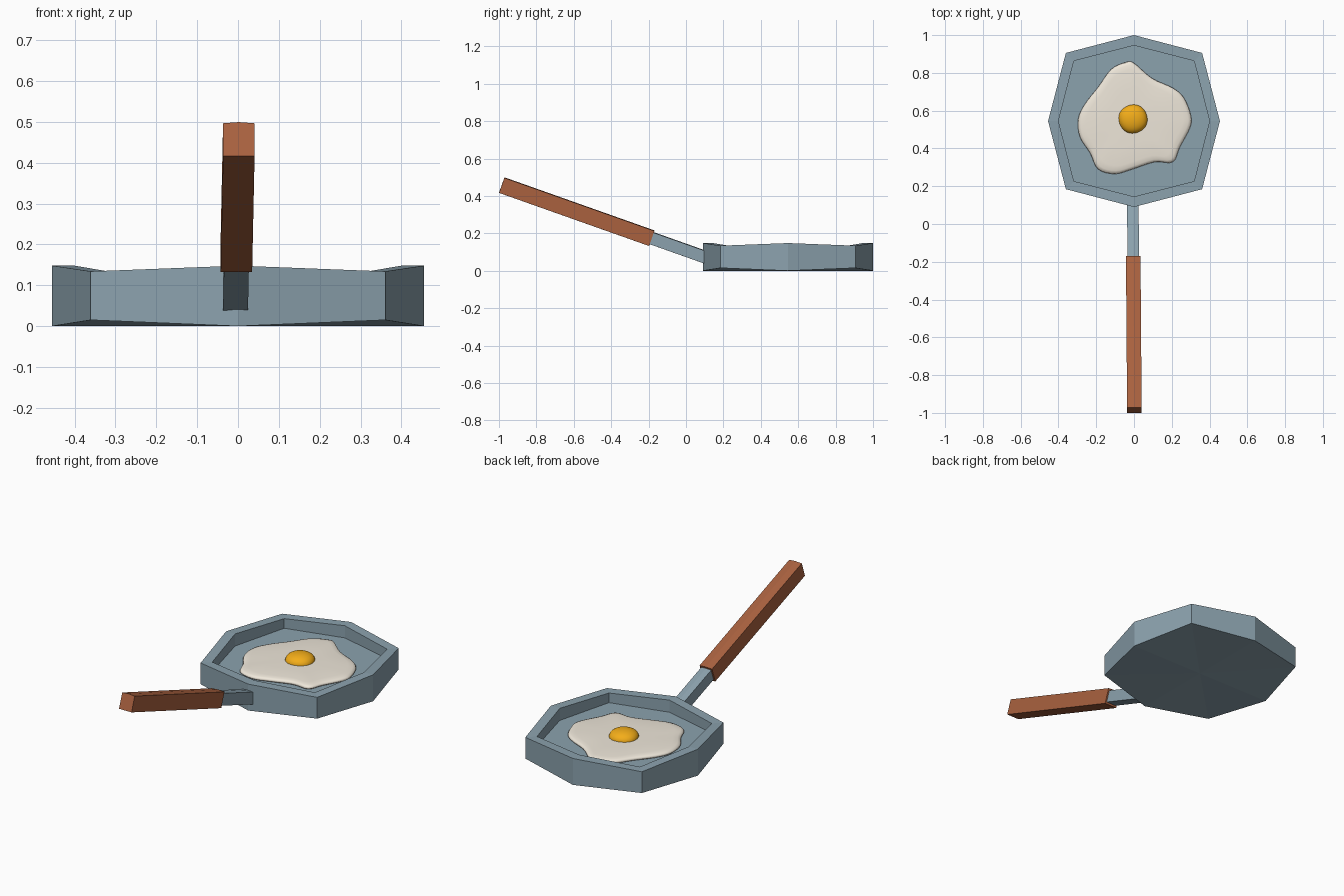
import bpy, bmesh, math
from mathutils import Vector

if "Cube" in bpy.data.objects:
    bpy.data.objects.remove(bpy.data.objects["Cube"])


def material(name, rgb):
    m = bpy.data.materials.new(name)
    m.diffuse_color = (*rgb, 1)
    m.use_nodes = True
    m.node_tree.nodes["Principled BSDF"].inputs["Base Color"].default_value = m.diffuse_color
    return m


STEEL = material("steel", (0.26, 0.36, 0.42))
WOOD = material("wood", (0.40, 0.12, 0.05))
WHITE = material("egg_white", (0.86, 0.80, 0.70))
YOLK = material("yolk", (0.90, 0.42, 0.01))


def loft(name, rings, mat, start=None, end=None, smooth=False):
    """Skin closed rings; caps are a fan to a centre point, or one n-gon."""
    bm = bmesh.new()
    loops = [[bm.verts.new(p) for p in r] for r in rings]
    n = len(loops[0])
    for a, b in zip(loops, loops[1:]):
        for i in range(n):
            j = (i + 1) % n
            bm.faces.new((a[i], a[j], b[j], b[i]))
    for loop, tip in ((loops[0], start), (loops[-1], end)):
        if tip is None:
            bm.faces.new(loop)
        else:
            c = bm.verts.new(tip)
            for i in range(n):
                bm.faces.new((loop[i], loop[(i + 1) % n], c))
    bmesh.ops.recalc_face_normals(bm, faces=bm.faces)
    me = bpy.data.meshes.new(name)
    bm.to_mesh(me)
    bm.free()
    me.materials.append(mat)
    for p in me.polygons:
        p.use_smooth = smooth
    ob = bpy.data.objects.new(name, me)
    bpy.context.collection.objects.link(ob)
    return ob


# Pan: uneven octagon, diagonal corners further out and slightly pinched in height
PAN_Y = 0.545


def octagon(r_side, r_diag, z_side, z_diag):
    pts = []
    for i in range(8):
        a = i * math.pi / 4
        r, z = ((r_side, z_side), (r_diag, z_diag))[i % 2]
        pts.append((r * math.cos(a), PAN_Y + r * math.sin(a), z))
    return pts


loft("pan", [octagon(0.455, 0.51, 0, 0.015),
             octagon(0.455, 0.51, 0.148, 0.134),
             octagon(0.40, 0.45, 0.148, 0.134),
             octagon(0.40, 0.45, 0.08, 0.08)], STEEL,
     start=(0, PAN_Y, 0), end=(0, PAN_Y, 0.08))

# Handle: two tilted bars on one axis, the top with a faint ridge
GRIP_END = Vector((0.002, -0.985, 0.458))
GRIP_START = Vector((-0.004, -0.183, 0.174))
AXIS = (GRIP_START - GRIP_END).normalized()
SIDE = AXIS.cross(Vector((0, 0, 1))).normalized()
UP = SIDE.cross(AXIS)


def bar(name, a, b, w, h, mat):
    section = [(-w, -h), (w, -h), (w, h - 0.003), (0, h), (-w, h - 0.003)]
    loft(name, [[c + SIDE * u + UP * v for u, v in section] for c in (a, b)], mat)


bar("handle_grip", GRIP_END, GRIP_START, 0.0385, 0.044, WOOD)
bar("handle_neck", GRIP_START - AXIS * 0.03, GRIP_START + AXIS * 0.31, 0.0305, 0.034, STEEL)

# Egg white: smoothed irregular outline, domed through shrinking rings
OUTLINE = [(-.04, .857), (0, .852), (.095, .772), (.206, .72), (.265, .667), (.302, .571),
           (.296, .508), (.243, .407), (.206, .328), (.11, .328), (-.005, .291), (-.10, .265),
           (-.19, .29), (-.233, .376), (-.286, .46), (-.296, .555), (-.26, .635),
           (-.19, .725), (-.12, .82)]


def spline(pts, steps):
    pts = [Vector(p) for p in pts]
    n, out = len(pts), []
    for i in range(n):
        a, b, c, d = (pts[(i + k) % n] for k in (-1, 0, 1, 2))
        for s in range(steps):
            t = s / steps
            out.append(0.5 * (2 * b + (c - a) * t + (2 * a - 5 * b + 4 * c - d) * t * t
                              + (3 * b - a - 3 * c + d) * t ** 3))
    return out


CENTRE = Vector((-0.005, 0.556))
edge = spline(OUTLINE, 4)
profile = [(0.97, 0.079), (1.0, 0.087), (0.985, 0.095), (0.94, 0.100), (0.85, 0.103), (0.5, 0.105)]
loft("egg_white", [[(*(CENTRE + (p - CENTRE) * k), z) for p in edge] for k, z in profile], WHITE,
     start=(*CENTRE, 0.079), end=(*CENTRE, 0.106), smooth=True)

# Yolk: rounded cube squashed into a dome
bpy.ops.mesh.primitive_cube_add(size=2, location=(*CENTRE, 0.103), rotation=(0, 0, math.radians(20)))
yolk = bpy.context.object
yolk.name = "yolk"
yolk.scale = (0.09, 0.09, 0.05)
yolk.data.materials.append(YOLK)
yolk.modifiers.new("round", "SUBSURF").levels = 3
yolk.modifiers["round"].render_levels = 3
bpy.ops.object.shade_smooth()
